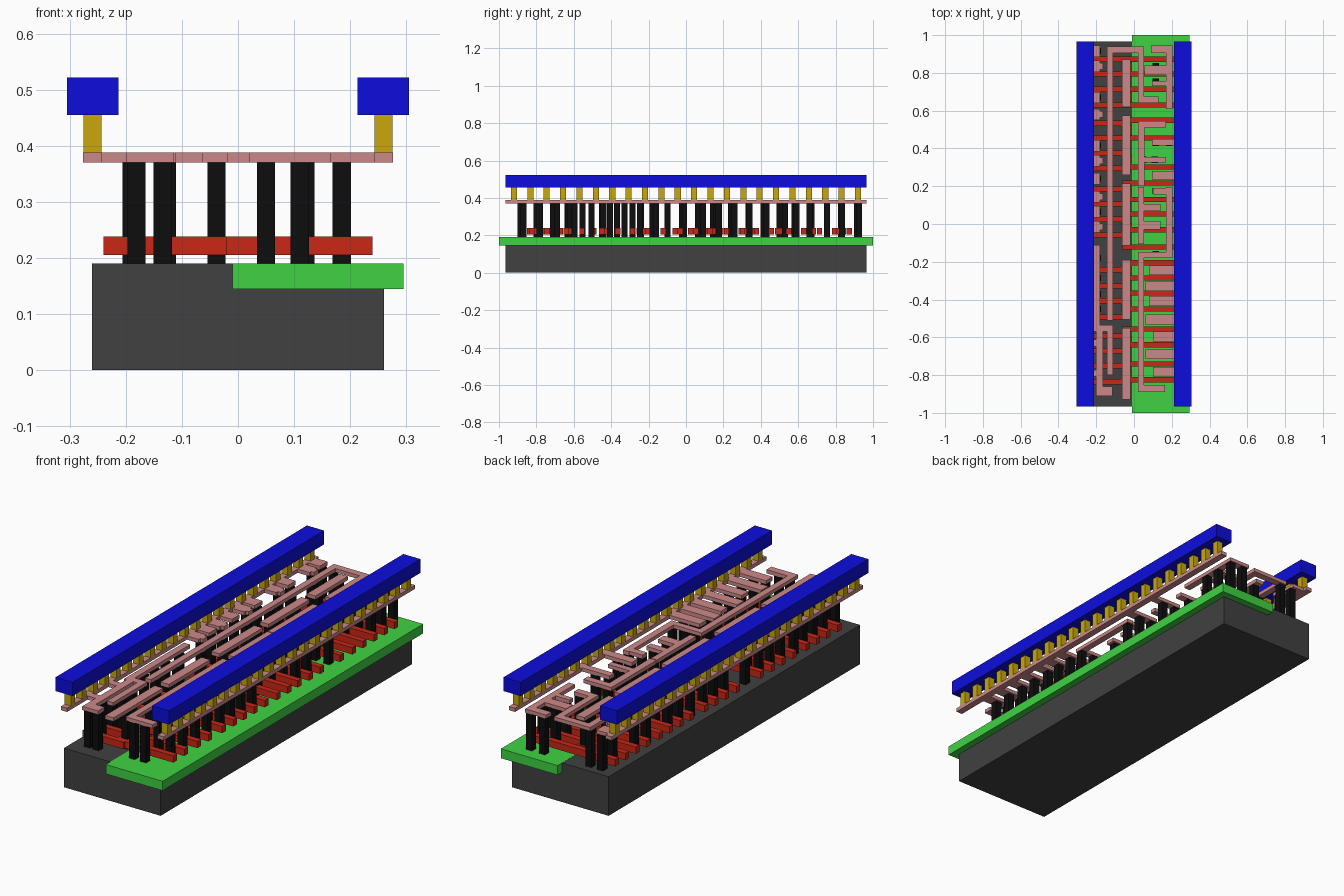
import bpy, bmesh

def material(name, rgb):
    m = bpy.data.materials.new(name)
    m.diffuse_color = (*rgb, 1)
    return m

def layer(name, boxes, z0, z1, mat):
    """One object made of boxes given as (x0, x1, y0, y1)."""
    bm = bmesh.new()
    for x0, x1, y0, y1 in boxes:
        for v in bmesh.ops.create_cube(bm, size=1)['verts']:
            v.co = ((x0 + x1) / 2 + v.co.x * (x1 - x0),
                    (y0 + y1) / 2 + v.co.y * (y1 - y0),
                    (z0 + z1) / 2 + v.co.z * (z1 - z0))
    me = bpy.data.meshes.new(name)
    bm.to_mesh(me)
    bm.free()
    me.materials.append(mat)
    ob = bpy.data.objects.new(name, me)
    bpy.context.collection.objects.link(ob)
    return ob

def square(x, y, s=0.0323):
    return (x - s / 2, x + s / 2, y - s / 2, y + s / 2)

dark = material("dark_grey", (.052, .052, .052))
green = material("green", (.05, .65, .055))
red = material("red", (.58, .02, .008))
black = material("black", (.004, .004, .004))
pink = material("pink", (.6, .25, .25))
gold = material("gold", (.58, .39, .004))
blue = material("blue", (.004, .004, .72))

# Base block and the well set into its right side
layer("substrate", [(-.26, .26, -.965, .965)], 0, .19, dark)
layer("well", [(-.01, .295, -1, 1)], .145, .1905, green)

# Gate bars: left and right halves, some meeting in the middle
left_y = [.873, .794, .714, .63, .534, .455, .376, .296, .185, .106,
          .026, -.058, -.243, -.328, -.407, -.492, -.593, -.672, -.751, -.836]
right_y = [.873, .794, .714, .63, .55, .455, .302, .217, .13, .053,
           -.03, -.122, -.206, -.286, -.365, -.45, -.556, -.64, -.741, -.825]
gate_w = .0142
gates = [(-.24, -.02, y - gate_w, y + gate_w) for y in left_y]
gates += [(-.06, .24, y - gate_w, y + gate_w) for y in right_y]
pad_y = [.83, .67, .50, .34, .16, -.02, -.24, -.44, -.62, -.80]
gates += [(-.07, -.01, y - .025, y + .025) for y in pad_y]
layer("gate_bars", gates, .205, .238, red)

# Local wiring: rails, centre strips, left runs
rails = [(s * .2595 - .0165, s * .2595 + .0165, -.965, .965) for s in (-1, 1)]
centre = [(-.063, -.018, a, b) for a, b in
          [(.62, .87), (.26, .575), (-.115, .215), (-.505, -.19), (-.93, -.55)]]
left = [
    (-.143, -.111, -.51, .94), (-.143, .052, .905, .94),
    (.02, .052, .64, .905), (.02, .13, .64, .675),
    (-.213, -.18, -.565, -.11), (-.213, -.111, -.57, -.535),
    (-.143, -.111, -.80, -.57), (-.2, -.163, -.86, -.57),
    (-.2, -.115, -.91, -.86)]
# Left teeth reaching in from the rail
left_tooth_y = [.915, .835, .67, .58, .415, .335, .24, .145, .065, -.015]
left += [(-.245, -.18, y - .03, y + .03) for y in left_tooth_y]
left += [(-.181, -.165, y - .017, y + .017) for y in left_tooth_y[1::2]]
left += [(-.245, -.19, y - .018, y + .018) for y in (-.63, -.79)]
# Right runs
right = [
    (.09, .203, .905, .945), (.17, .203, .61, .905),
    (.055, .17, .79, .84), (.095, .17, .73, .757),
    (.02, .055, .2, .545), (.02, .17, .51, .545),
    (.055, .17, .325, .355), (.095, .245, .415, .45), (.095, .245, .235, .28),
    (.02, .052, -.105, .195), (.17, .203, -.18, .195),
    (.052, .14, .07, .105), (.052, .14, -.03, .015), (.1, .17, .155, .19),
    (.02, .203, -.18, -.148), (.02, .052, -.89, -.148), (.02, .165, -.89, -.853)]
# Right teeth reaching in from the rail
right_teeth = [(.08, -.245), (.06, -.328), (.08, -.407), (.06, -.505),
               (.1, -.595), (.06, -.69), (.1, -.782)]
right += [(x, .245, y - .026, y + .026) for x, y in right_teeth]
layer("local_wiring", rails + centre + left + right, .37, .388, pink)

# Contact posts under the wiring
posts = [square(-.0385, y) for y in pad_y]
posts += [square(-.19, y) for y in left_tooth_y]
posts += [square(-.127, y) for y in
          (.915, .755, .59, .42, .24, .065, -.1, -.285, -.45, -.63, -.71)]
posts += [square(-.19, y) for y in (-.18, -.285, -.37, -.45, -.553)]
posts += [square(-.181, y) for y in (-.633, -.71, -.79, -.885)]
posts += [square(-.134, -.885)]
for y in (.925, .835, .755, .43, .26, .175, -.16):
    posts += [square(x, y) for x in (.115, .185)]
for x, y in right_teeth:
    posts += [square(v, y) for v in (.12, .185)]
posts += [square(x, y) for y in (.66, .53, .34, .09, -.01, -.87) for x in (.05, .11)]
layer("contact_posts", posts, .19, .37, black)

# Studs and upper power bars
layer("studs", [square(s * .2595, -.92 + i * .0876) for s in (-1, 1)
                for i in range(22)], .388, .455, gold)
for side, s in (("left", -1), ("right", 1)):
    layer(side + "_power_bar", [(s * .259 - .046, s * .259 + .046, -.965, .965)],
          .455, .522, blue)
